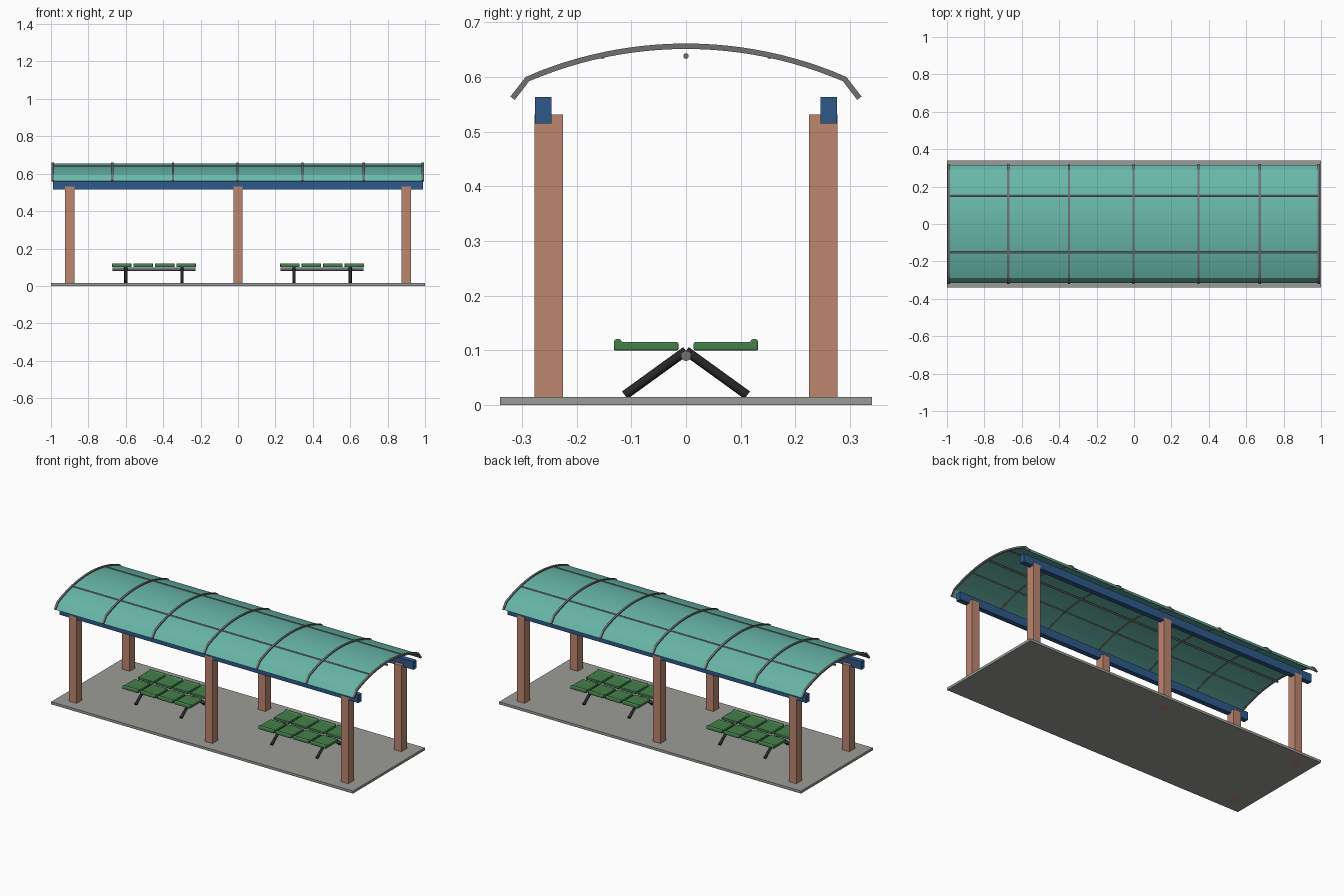
import bpy, bmesh, math
from mathutils import Vector

if "Cube" in bpy.data.objects:
    bpy.data.objects.remove(bpy.data.objects["Cube"])


def material(name, rgb):
    m = bpy.data.materials.new(name)
    m.diffuse_color = (*rgb, 1)
    m.use_nodes = True
    m.node_tree.nodes["Principled BSDF"].inputs["Base Color"].default_value = m.diffuse_color
    return m


CLAY = material("clay", (0.51, 0.24, 0.16))
BLUE = material("blue_paint", (0.026, 0.10, 0.26))
TEAL = material("teal_sheet", (0.14, 0.48, 0.40))
GREEN = material("green_seat", (0.06, 0.22, 0.07))
BLACK = material("black_metal", (0.02, 0.02, 0.02))
STEEL = material("steel", (0.16, 0.17, 0.17))
STONE = material("concrete", (0.33, 0.33, 0.31))


def finish(name, bm, mat):
    bmesh.ops.recalc_face_normals(bm, faces=bm.faces)
    me = bpy.data.meshes.new(name)
    bm.to_mesh(me)
    bm.free()
    me.materials.append(mat)
    ob = bpy.data.objects.new(name, me)
    bpy.context.collection.objects.link(ob)
    return ob


def smooth(ob, angle=30):
    bpy.ops.object.select_all(action='DESELECT')
    ob.select_set(True)
    bpy.context.view_layer.objects.active = ob
    bpy.ops.object.shade_smooth_by_angle(angle=math.radians(angle))


def box(name, lo, hi, mat):
    bm = bmesh.new()
    bmesh.ops.create_cube(bm, size=1)
    lo, hi = Vector(lo), Vector(hi)
    for v in bm.verts:
        v.co = (lo + hi) / 2 + v.co * (hi - lo)
    return finish(name, bm, mat)


def rod(name, a, b, r, mat, sides=16):
    a, b = Vector(a), Vector(b)
    bm = bmesh.new()
    bmesh.ops.create_cone(bm, cap_ends=True, segments=sides, radius1=r,
                          radius2=r, depth=(b - a).length)
    ob = finish(name, bm, mat)
    ob.location = (a + b) / 2
    ob.rotation_mode = 'QUATERNION'
    ob.rotation_quaternion = (b - a).to_track_quat('Z', 'Y')
    smooth(ob)


def extrude_x(name, outline, x0, x1, mat):
    bm = bmesh.new()
    f = bm.faces.new([bm.verts.new((x0, y, z)) for y, z in outline])
    ext = bmesh.ops.extrude_face_region(bm, geom=[f])["geom"]
    bmesh.ops.translate(bm, vec=(x1 - x0, 0, 0),
                        verts=[g for g in ext if isinstance(g, bmesh.types.BMVert)])
    return finish(name, bm, mat)


def roof_outline(top, bottom, n=24):
    """Shallow arc with a straight drooping eave on each side, given thickness."""
    R, half = 0.731, math.asin(0.29 / 0.731)
    pts = [Vector((-0.317, 0.561))]
    for i in range(n + 1):
        a = -half + 2 * half * i / n
        pts.append(Vector((R * math.sin(a), 0.656 - R + R * math.cos(a))))
    pts.append(Vector((0.317, 0.561)))
    normals = []
    for i in range(len(pts)):
        d = pts[min(i + 1, len(pts) - 1)] - pts[max(i - 1, 0)]
        normals.append(Vector((-d.y, d.x)).normalized())
    upper = [p + n * top for p, n in zip(pts, normals)]
    lower = [p + n * bottom for p, n in zip(pts, normals)]
    return upper + lower[::-1]


# Platform
box("platform", (-1, -0.34, 0), (1, 0.34, 0.015), STONE)

# Columns and long beams on both sides
for s, side in ((-1, "front"), (1, "back")):
    for i, x in enumerate((-0.9, 0, 0.9)):
        box(f"{side}_column_{i}", (x - 0.025, s * 0.251 - 0.026, 0),
            (x + 0.025, s * 0.251 + 0.026, 0.531), CLAY)
    box(f"{side}_beam", (-0.99, s * 0.261 - 0.015, 0.515),
        (0.99, s * 0.261 + 0.015, 0.563), BLUE)

# Roof sheet, ribs and purlins
smooth(extrude_x("roof_sheet", roof_outline(-0.001, -0.004), -0.988, 0.988, TEAL))
for i, x in enumerate((-0.99, -0.672, -0.347, -0.002, 0.345, 0.672, 0.988)):
    smooth(extrude_x(f"roof_rib_{i}", roof_outline(0.005, -0.005),
                     x - 0.006, x + 0.006, STEEL))
for y in (-0.153, 0, 0.153):
    rod("roof_purlin", (-0.99, y, 0.638), (0.99, y, 0.638), 0.005, STEEL)

# Double sided benches
SEAT = ((0.014, 0.1), (0.132, 0.1), (0.132, 0.117), (0.128, 0.121),
        (0.121, 0.121), (0.117, 0.115), (0.014, 0.115))
for cx in (-0.45, 0.45):
    rod("bench_tube", (cx - 0.222, 0, 0.09), (cx + 0.222, 0, 0.09), 0.0095, STEEL)
    for s in (-1, 1):
        for k in range(4):
            x = cx + (k - 1.5) * 0.115
            seat = extrude_x("seat", [(s * y, z) for y, z in SEAT],
                             x - 0.052, x + 0.052, GREEN)
            bev = seat.modifiers.new("rounding", 'BEVEL')
            bev.width, bev.segments = 0.004, 2
            smooth(seat)
        for x in (cx - 0.15, cx + 0.15):
            rod("bench_leg", (x, 0, 0.099), (x, s * 0.112, 0.018), 0.0085, BLACK)
